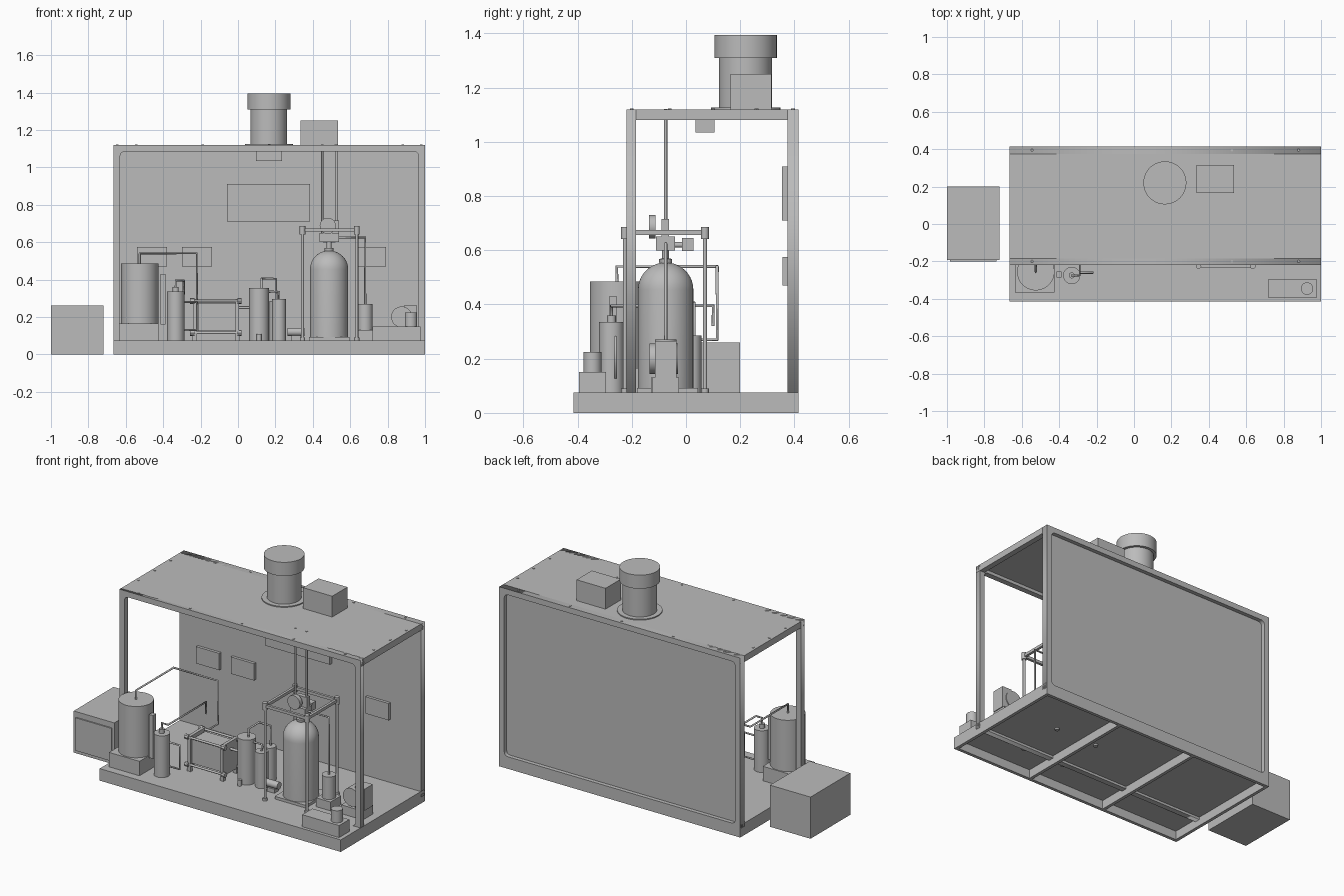
import bpy, bmesh, math
from mathutils import Vector, Matrix

cube = bpy.data.objects.get("Cube")
if cube:
    bpy.data.objects.remove(cube, do_unlink=True)

grey = bpy.data.materials.new("plain_grey")
grey.use_nodes = True
GREY = (0.5, 0.5, 0.5, 1)
grey.diffuse_color = GREY
grey.node_tree.nodes["Principled BSDF"].inputs["Base Color"].default_value = GREY


def add(name, data):
    ob = bpy.data.objects.new(name, data)
    bpy.context.collection.objects.link(ob)
    data.materials.append(grey)
    return ob


def mesh(name, bm):
    me = bpy.data.meshes.new(name)
    bm.to_mesh(me)
    bm.free()
    return add(name, me)


def box(name, x, y, z):
    bm = bmesh.new()
    bmesh.ops.create_cube(bm, size=1)
    for v in bm.verts:
        for i, (a, b) in enumerate((x, y, z)):
            v.co[i] = b if v.co[i] > 0 else a
    return mesh(name, bm)


def lathe(name, x, y, profile, n=32):
    # Profile is (radius, height) from the bottom upwards
    bm = bmesh.new()
    rings = []
    for r, z in profile:
        rings.append([bm.verts.new((x + r * math.cos(math.tau * k / n),
                                    y + r * math.sin(math.tau * k / n), z)) for k in range(n)])
    for a, b in zip(rings, rings[1:]):
        for k in range(n):
            j = (k + 1) % n
            bm.faces.new((a[k], a[j], b[j], b[k]))
    bm.faces.new(rings[0][::-1])
    bm.faces.new(rings[-1])
    return mesh(name, bm)


def can(name, x, y, r, z0, z1, n=32):
    return lathe(name, x, y, [(r, z0), (r, z1)], n)


def rod(name, a, b, r, n=24):
    a, b = Vector(a), Vector(b)
    d = b - a
    bm = bmesh.new()
    m = Matrix.Translation((a + b) / 2) @ d.to_track_quat("Z", "Y").to_matrix().to_4x4()
    bmesh.ops.create_cone(bm, cap_ends=True, segments=n, radius1=r, radius2=r, depth=d.length, matrix=m)
    return mesh(name, bm)


def pipe(name, pts, r=0.006):
    cu = bpy.data.curves.new(name, "CURVE")
    cu.dimensions = "3D"
    cu.bevel_depth = r
    cu.bevel_resolution = 2
    cu.use_fill_caps = True
    sp = cu.splines.new("POLY")
    sp.points.add(len(pts) - 1)
    for p, co in zip(sp.points, pts):
        p.co = (*co, 1)
    return add(name, cu)


def ring_frame(name, x, z, y, t, rad):
    # Upright frame with a rounded opening, standing in the xz plane
    cu = bpy.data.curves.new(name, "CURVE")
    cu.dimensions = "2D"
    cu.fill_mode = "BOTH"
    cu.extrude = (y[1] - y[0]) / 2
    (x0, x1), (z0, z1) = x, z
    outer = [(x0, z0), (x1, z0), (x1, z1), (x0, z1)]
    cs = [(x0 + t + rad, z0 + t + rad, 2), (x1 - t - rad, z0 + t + rad, 3),
          (x1 - t - rad, z1 - t - rad, 0), (x0 + t + rad, z1 - t - rad, 1)]
    inner = [(cx + rad * math.cos((q + k / 4) * math.pi / 2), cz + rad * math.sin((q + k / 4) * math.pi / 2))
             for cx, cz, q in cs for k in range(5)]
    for loop in (outer, inner):
        sp = cu.splines.new("POLY")
        sp.points.add(len(loop) - 1)
        sp.use_cyclic_u = True
        for p, (u, v) in zip(sp.points, loop):
            p.co = (u, v, 0, 1)
    ob = add(name, cu)
    ob.rotation_euler.x = math.pi / 2
    ob.location.y = sum(y) / 2
    return ob


L, R, F, B = -0.665, 1.0, -0.415, 0.415
FRONT, TOP, DECK = -0.22, 1.12, 0.075

# Skid base: deck plate, rim beams and cross ribs open underneath
box("deck_plate", (L, R), (F, B), (0.055, DECK))
for i, y in enumerate((F, B - 0.02)):
    box(f"base_rail_{i}", (L, R), (y, y + 0.02), (0, 0.055))
for i in range(4):
    x = L + (R - L - 0.02) * i / 3
    box(f"base_rib_{i}", (x, x + 0.02), (F + 0.02, B - 0.02), (0, 0.055))

# Enclosure: front and rear frames, back wall, roof
ring_frame("front_frame", (L, R), (DECK - 0.035, TOP), (FRONT, FRONT + 0.035), 0.035, 0.025)
ring_frame("rear_frame", (L, R), (DECK - 0.035, TOP), (B - 0.04, B), 0.035, 0.025)
box("back_wall", (L + 0.02, R - 0.02), (0.375, 0.39), (DECK, TOP - 0.02))
box("roof_plate", (L, R), (FRONT, B), (TOP - 0.015, TOP))
for i, x in enumerate((L, R - 0.035)):
    box(f"roof_side_beam_{i}", (x, x + 0.035), (FRONT, B), (TOP - 0.04, TOP - 0.01))
for i in range(5):
    x = L + 0.12 + i * (R - L - 0.24) / 4
    for y in (FRONT + 0.02, B - 0.02):
        can("roof_bolt", x, y, 0.007, TOP, TOP + 0.003, 8)
for x in (L + 0.02, R - 0.02):
    for y in (-0.06, 0.1, 0.26):
        can("roof_bolt", x, y, 0.007, TOP, TOP + 0.003, 8)

# Roof equipment
can("vent_flange", 0.165, 0.22, 0.128, TOP, TOP + 0.006, 48)
lathe("roof_vent", 0.165, 0.22, [(0.098, TOP), (0.098, 1.31), (0.115, 1.31), (0.115, 1.395)], 48)
box("roof_unit", (0.335, 0.535), (0.165, 0.315), (TOP, 1.25))
box("ceiling_lamp", (0.095, 0.235), (0.035, 0.105), (1.035, TOP - 0.01))

# Wall panels
box("large_wall_panel", (-0.06, 0.385), (0.355, 0.378), (0.71, 0.91))
for x in (-0.54, -0.3, 0.63):
    box("small_wall_panel", (x, x + 0.16), (0.357, 0.378), (0.47, 0.575))

# Outside cabinet
box("outer_cabinet", (-1, -0.72), (-0.192, 0.2), (0, 0.26))
box("cabinet_door", (-0.985, -0.735), (-0.2, -0.19), (0.02, 0.225))

# Storage tank
box("tank_base", (-0.635, -0.425), (-0.365, -0.15), (DECK, 0.165))
can("storage_tank", -0.525, -0.255, 0.1, 0.165, 0.485, 48)
box("level_gauge", (-0.415, -0.388), (-0.285, -0.255), (0.16, 0.43))
pipe("tank_pipe", [(-0.525, -0.255, 0.48), (-0.525, -0.255, 0.54), (-0.525, 0.115, 0.54),
                   (-0.22, 0.115, 0.54), (-0.22, 0.115, 0.27), (-0.22, -0.02, 0.27)])

# Filter column
can("filter_column", -0.333, -0.275, 0.046, DECK, 0.335)
can("filter_neck", -0.333, -0.275, 0.016, 0.335, 0.36, 16)
pipe("filter_top_pipe", [(-0.333, -0.275, 0.34), (-0.333, -0.275, 0.395), (-0.29, -0.275, 0.395),
                         (-0.29, 0.1, 0.395), (-0.29, 0.1, 0.32)])
pipe("filter_side_pipe", [(-0.32, -0.26, 0.28), (-0.22, -0.26, 0.28), (-0.22, -0.26, 0.13), (-0.32, -0.26, 0.13)])

# Cell stack with end plates and tie rods
box("stack_core", (-0.215, -0.008), (-0.145, -0.015), (0.125, 0.275))
for i, x in enumerate((-0.23, -0.004)):
    box(f"stack_end_plate_{i}", (x - 0.01, x + 0.01), (-0.155, -0.005), (0.105, 0.295))
    for y in (-0.155, -0.025):
        box("stack_foot", (x - 0.012, x + 0.012), (y, y + 0.02), (DECK, 0.105))
for y in (-0.15, -0.01):
    for z in (0.115, 0.285):
        rod("tie_rod", (-0.24, y, z), (0.01, y, z), 0.007, 12)
        for x in (-0.245, 0.008):
            rod("tie_nut", (x - 0.012, y, z), (x + 0.012, y, z), 0.016, 8)
pipe("stack_pipe", [(0, -0.08, 0.25), (0.09, -0.08, 0.25)], 0.008)

# Separator columns
can("separator", 0.113, -0.075, 0.053, DECK, 0.355)
can("front_dryer", 0.22, -0.08, 0.037, DECK, 0.295)
can("rear_dryer", 0.205, 0.02, 0.037, DECK, 0.285)
pipe("separator_pipe", [(0.125, -0.075, 0.35), (0.125, -0.075, 0.405), (0.125, 0.03, 0.405),
                        (0.16, 0.03, 0.405), (0.205, 0.03, 0.405), (0.205, 0.03, 0.28)])
pipe("dryer_pipe", [(0.22, -0.08, 0.29), (0.22, -0.08, 0.335), (0.16, -0.08, 0.335), (0.12, -0.08, 0.335)])
can("drain_cup", 0.113, -0.145, 0.013, DECK, 0.11, 16)
box("pump_foot", (0.285, 0.335), (-0.12, -0.08), (DECK, 0.1))
rod("small_pump", (0.265, -0.1, 0.12), (0.355, -0.1, 0.12), 0.022)

# Pressure vessel with domed head
CX, CY = 0.487, -0.075
box("vessel_plinth", (0.38, 0.595), (-0.18, 0.045), (DECK, 0.092))
dome = [(0.102 * math.cos(a), 0.455 + 0.1 * math.sin(a)) for a in (math.radians(d) for d in range(0, 84, 9))]
lathe("pressure_vessel", CX, CY, [(0.102, 0.09)] + dome, 48)
lathe("vessel_neck", CX, CY, [(0.02, 0.545), (0.024, 0.555), (0.024, 0.568), (0.013, 0.57), (0.013, 0.61)], 20)
box("valve_body", (0.435, 0.54), (-0.11, -0.04), (0.6, 0.65))
box("valve_actuator", (0.455, 0.52), (-0.015, 0.027), (0.598, 0.645))
rod("valve_stem", (CX, -0.05, 0.62), (CX, -0.01, 0.62), 0.01, 12)
rod("gauge_dial", (0.48, -0.137, 0.687), (0.48, -0.112, 0.687), 0.043, 32)
box("gauge_riser", (0.47, 0.54), (-0.09, -0.062), (0.65, 0.715))
for x in (0.45, 0.527):
    pipe("riser_pipe", [(x, CY, 0.64), (x, CY, TOP + 0.002)])

# Guard frame around the vessel
xs, ys = (0.345, 0.635), (-0.225, 0.07)
for x in xs:
    for y in ys:
        can("guard_post", x, y, 0.008, 0.045, 0.675, 16)
        can("guard_node", x, y, 0.015, 0.642, 0.686, 12)
        can("guard_foot", x, y, 0.014, 0.045, 0.09, 12)
    box("guard_side_bar", (x - 0.008, x + 0.008), ys, (0.656, 0.674))
for y in ys:
    box("guard_cross_bar", xs, (y - 0.008, y + 0.008), (0.656, 0.674))

# Outlet trap, blower and dosing pump on the right
pipe("outlet_pipe", [(0.53, CY, 0.625), (0.68, CY, 0.625), (0.68, CY, 0.26)])
can("outlet_trap", 0.68, CY, 0.04, 0.13, 0.27)
box("trap_base", (0.63, 0.73), (-0.13, -0.025), (DECK, 0.13))
box("blower_base", (0.8, 0.95), (-0.125, -0.025), (DECK, 0.13))
rod("blower_drum", (0.875, -0.135, 0.2), (0.875, -0.03, 0.2), 0.056, 32)
box("blower_box", (0.89, 0.955), (-0.115, -0.035), (0.13, 0.265))
box("dosing_base", (0.72, 0.975), (-0.395, -0.295), (DECK, 0.15))
can("dosing_motor", 0.925, -0.345, 0.033, 0.15, 0.225)

# Smooth round parts, keep hard edges
bpy.ops.object.select_all(action="DESELECT")
for ob in bpy.context.collection.objects:
    if ob.type == "MESH":
        ob.select_set(True)
        bpy.context.view_layer.objects.active = ob
bpy.ops.object.shade_smooth_by_angle(angle=math.radians(35))
